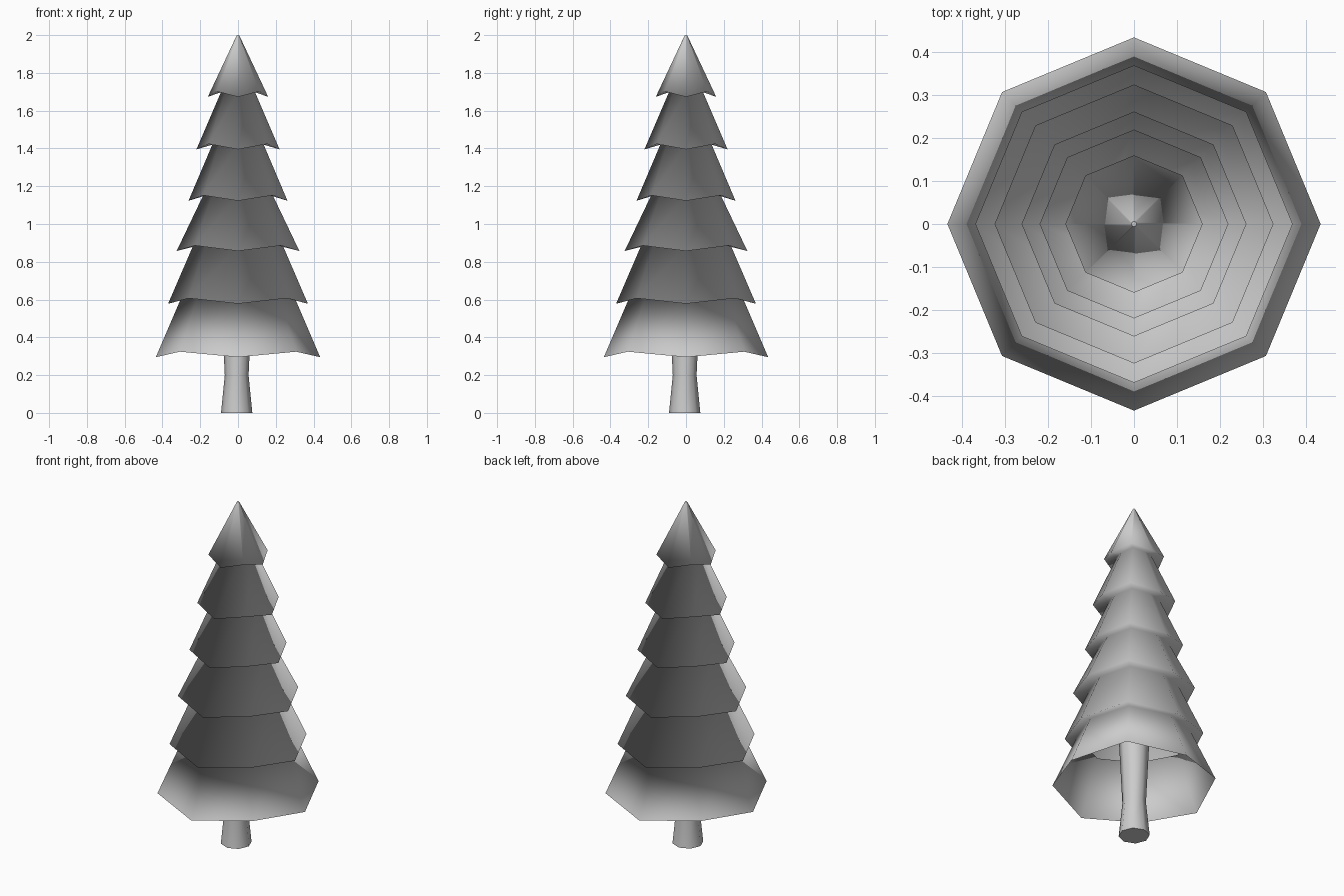
import bpy, bmesh
from math import sin, cos, pi

if "Cube" in bpy.data.objects:
    bpy.data.objects.remove(bpy.data.objects["Cube"])

SIDES = 8


def lathe(name, rings, center=(0, 0), cap_bottom=False, turn=0.0):
    """Eight-sided skin over rings of (radius, z, lift of every second corner)."""
    bm = bmesh.new()
    loops = []
    for r, z, lift in rings:
        loop = []
        for i in range(SIDES):
            a = 2 * pi * i / SIDES + turn
            loop.append(bm.verts.new((center[0] + r * cos(a),
                                      center[1] + r * sin(a),
                                      z + lift * (i % 2))))
        loops.append(loop)
    for low, high in zip(loops, loops[1:]):
        for i in range(SIDES):
            j = (i + 1) % SIDES
            bm.faces.new((low[i], low[j], high[j], high[i]))
    bm.faces.new(loops[-1])
    if cap_bottom:
        bm.faces.new(loops[0][::-1])
    for f in bm.faces:
        f.smooth = len(f.verts) == 4
    mesh = bpy.data.meshes.new(name)
    bm.to_mesh(mesh)
    bm.free()
    obj = bpy.data.objects.new(name, mesh)
    bpy.context.collection.objects.link(obj)
    return obj


# Foliage: each tier is a rim (radius, z) narrowing to a neck tucked under the next rim
rims = [(0.435, 0.295), (0.37, 0.578), (0.325, 0.857),
        (0.262, 1.123), (0.22, 1.395), (0.16, 1.673)]
necks = [0.303, 0.239, 0.186, 0.136, 0.09]
profile = []
for k, (r, z) in enumerate(rims):
    profile.append((r, z, 0.029))
    if k < len(necks):
        profile.append((necks[k], rims[k + 1][1] + 0.025, 0.015))
profile.append((0.006, 2.0, 0))
lathe("foliage", profile)

# Trunk: waisted, slightly off centre, running up inside the lowest tier
lathe("trunk", [(0.083, 0, 0), (0.063, 0.2, 0), (0.082, 0.6, 0)],
      center=(-0.007, -0.007), cap_bottom=True)
